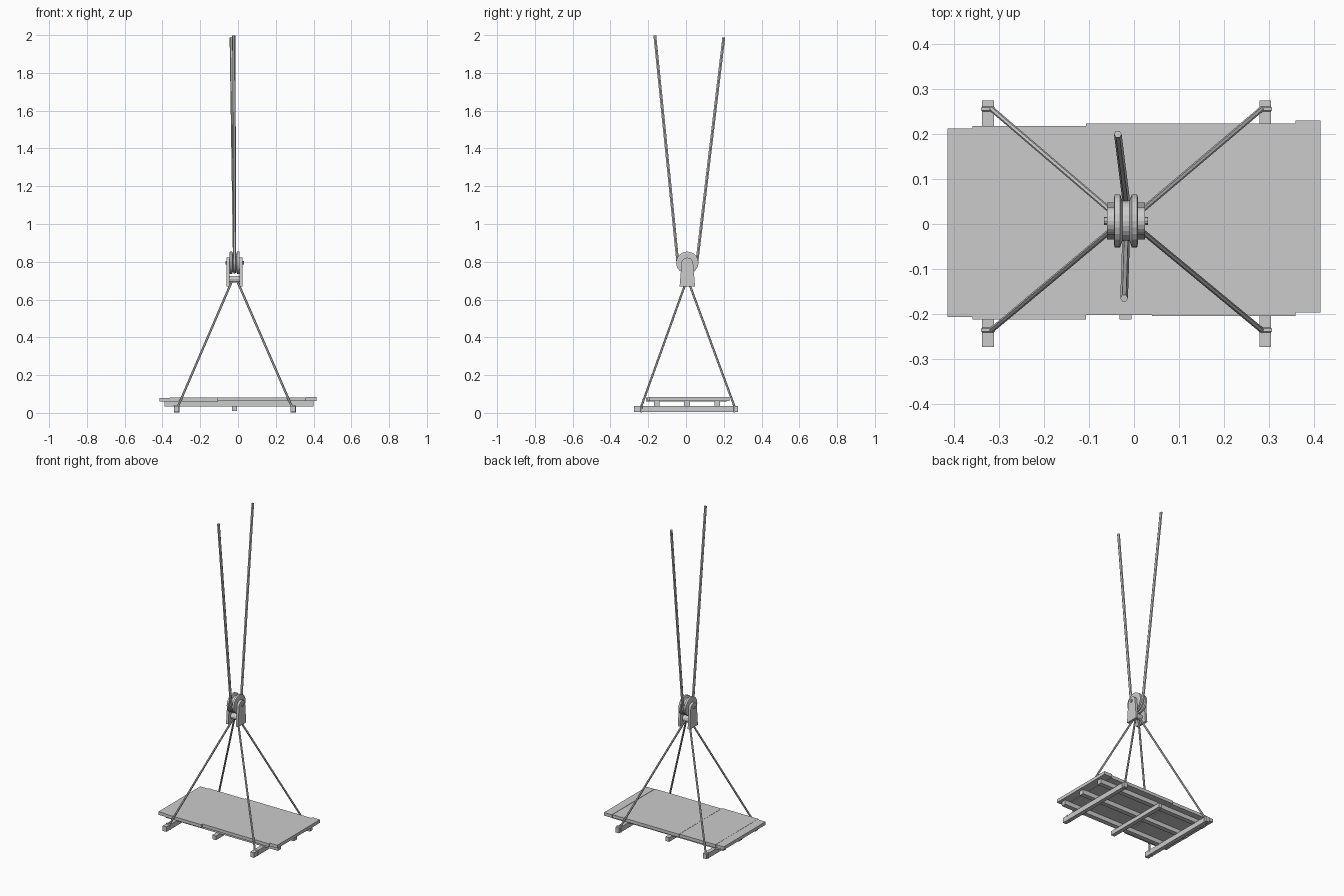
import bpy, bmesh, math
from mathutils import Vector

if "Cube" in bpy.data.objects:
    bpy.data.objects.remove(bpy.data.objects["Cube"])

CX, CY, CZ = -0.018, 0.007, 0.795   # pulley centre


def mesh_obj(name, bm):
    bmesh.ops.recalc_face_normals(bm, faces=bm.faces)
    me = bpy.data.meshes.new(name)
    bm.to_mesh(me)
    bm.free()
    ob = bpy.data.objects.new(name, me)
    bpy.context.collection.objects.link(ob)
    return ob


def box(name, x0, x1, y0, y1, z0, z1):
    bm = bmesh.new()
    bmesh.ops.create_cube(bm, size=1)
    for v in bm.verts:
        v.co = Vector(((x0 + x1) / 2 + v.co.x * (x1 - x0),
                       (y0 + y1) / 2 + v.co.y * (y1 - y0),
                       (z0 + z1) / 2 + v.co.z * (z1 - z0)))
    return mesh_obj(name, bm)


def rope(name, pts, r, cyclic=False):
    cu = bpy.data.curves.new(name, 'CURVE')
    cu.dimensions = '3D'
    cu.bevel_depth = r
    cu.bevel_resolution = 1
    cu.use_fill_caps = True
    sp = cu.splines.new('POLY')
    sp.points.add(len(pts) - 1)
    for p, co in zip(sp.points, pts):
        p.co = (*co, 1)
    sp.use_cyclic_u = cyclic
    sp.use_smooth = False
    ob = bpy.data.objects.new(name, cu)
    bpy.context.collection.objects.link(ob)
    bpy.ops.object.select_all(action='DESELECT')
    ob.select_set(True)
    bpy.context.view_layer.objects.active = ob
    bpy.ops.object.convert(target='MESH')


def lathe_x(name, profile, y, z, n):
    # revolve (x, radius) pairs around an axis along x
    bm = bmesh.new()
    rings = [[bm.verts.new((x, y + r * math.cos(2 * math.pi * i / n),
                            z + r * math.sin(2 * math.pi * i / n)))
              for i in range(n)] for x, r in profile]
    for a, b in zip(rings, rings[1:]):
        for i in range(n):
            j = (i + 1) % n
            bm.faces.new((a[i], a[j], b[j], b[i]))
    bm.faces.new(rings[0])
    bm.faces.new(rings[-1])
    return mesh_obj(name, bm)


# deck boards, slightly misaligned
boards = [(-0.415, -0.36, -0.207, 0.213, 0.060),
          (-0.36, -0.107, -0.213, 0.218, 0.061),
          (-0.107, 0.04, -0.203, 0.224, 0.062),
          (0.04, 0.36, -0.205, 0.224, 0.062),
          (0.36, 0.415, -0.197, 0.231, 0.064)]
for i, (x0, x1, y0, y1, z) in enumerate(boards):
    box(f"deck_board_{i}", x0, x1, y0, y1, z, z + 0.02)

# joists along x
for i, y in enumerate((-0.155, 0.005, 0.165)):
    box(f"joist_{i}", -0.388, 0.4, y - 0.015, y + 0.015, 0.034, 0.062)

# cross beams along y
for name, x, y0, y1, z0 in (("left", -0.325, -0.274, 0.275, 0.004),
                            ("middle", -0.019, -0.213, 0.215, 0.01),
                            ("right", 0.292, -0.274, 0.275, 0.004)):
    box(f"cross_beam_{name}", x - 0.013, x + 0.013, y0, y1, z0, 0.036)

# sling ropes with loops around the beam ends
for i, (bx, sx) in enumerate(((-0.325, -1), (0.292, 1))):
    for k, y in enumerate((-0.236, 0.256)):
        rope(f"sling_rope_{i}{k}",
             [(bx + sx * -0.008, y, 0.036), (CX + sx * 0.008, CY, 0.712)], 0.006)
        rope(f"rope_loop_{i}{k}",
             [(bx - 0.0105, y, 0.006), (bx + 0.0105, y, 0.006),
              (bx + 0.0115, y, 0.036), (bx - 0.0115, y, 0.036)], 0.006, True)

# grooved pulley wheel
lathe_x("pulley_wheel",
        [(CX - 0.027, 0.05), (CX - 0.025, 0.059), (CX - 0.013, 0.059),
         (CX - 0.008, 0.045), (CX + 0.008, 0.045), (CX + 0.013, 0.059),
         (CX + 0.025, 0.059), (CX + 0.027, 0.05)], CY, CZ, 24)
lathe_x("pulley_axle", [(CX - 0.049, 0.009), (CX + 0.049, 0.009)], CY, CZ, 8)
lathe_x("sling_pin", [(CX - 0.03, 0.018), (CX + 0.03, 0.018)], CY, 0.708, 12)

# cheek plates: round top, flared foot
outline = [(-0.041, 0.668), (0.041, 0.668)]
outline += [(0.031 * math.cos(a), CZ - 0.004 + 0.031 * math.sin(a))
            for a in (math.pi * i / 10 for i in range(11))]
for side, x in (("left", CX - 0.042), ("right", CX + 0.027)):
    bm = bmesh.new()
    f = bm.faces.new([bm.verts.new((x, CY + y, z)) for y, z in outline])
    g = bmesh.ops.extrude_face_region(bm, geom=[f])
    bmesh.ops.translate(bm, vec=(0.015, 0, 0),
                        verts=[v for v in g['geom'] if isinstance(v, bmesh.types.BMVert)])
    mesh_obj(f"cheek_plate_{side}", bm)

# hoisting rope running under the wheel and up both sides
R = 0.05
arc = [(CX, CY + R * math.cos(a), CZ + R * math.sin(a))
       for a in (math.radians(188 + 164 * i / 14) for i in range(15))]
rope("hoist_rope", [(-0.022, -0.165, 1.998)] + arc + [(-0.036, 0.2, 1.988)], 0.0085)

# rest the whole model on the ground
for ob in bpy.context.scene.objects:
    for v in ob.data.vertices:
        v.co.z = max(v.co.z, 0.0)
